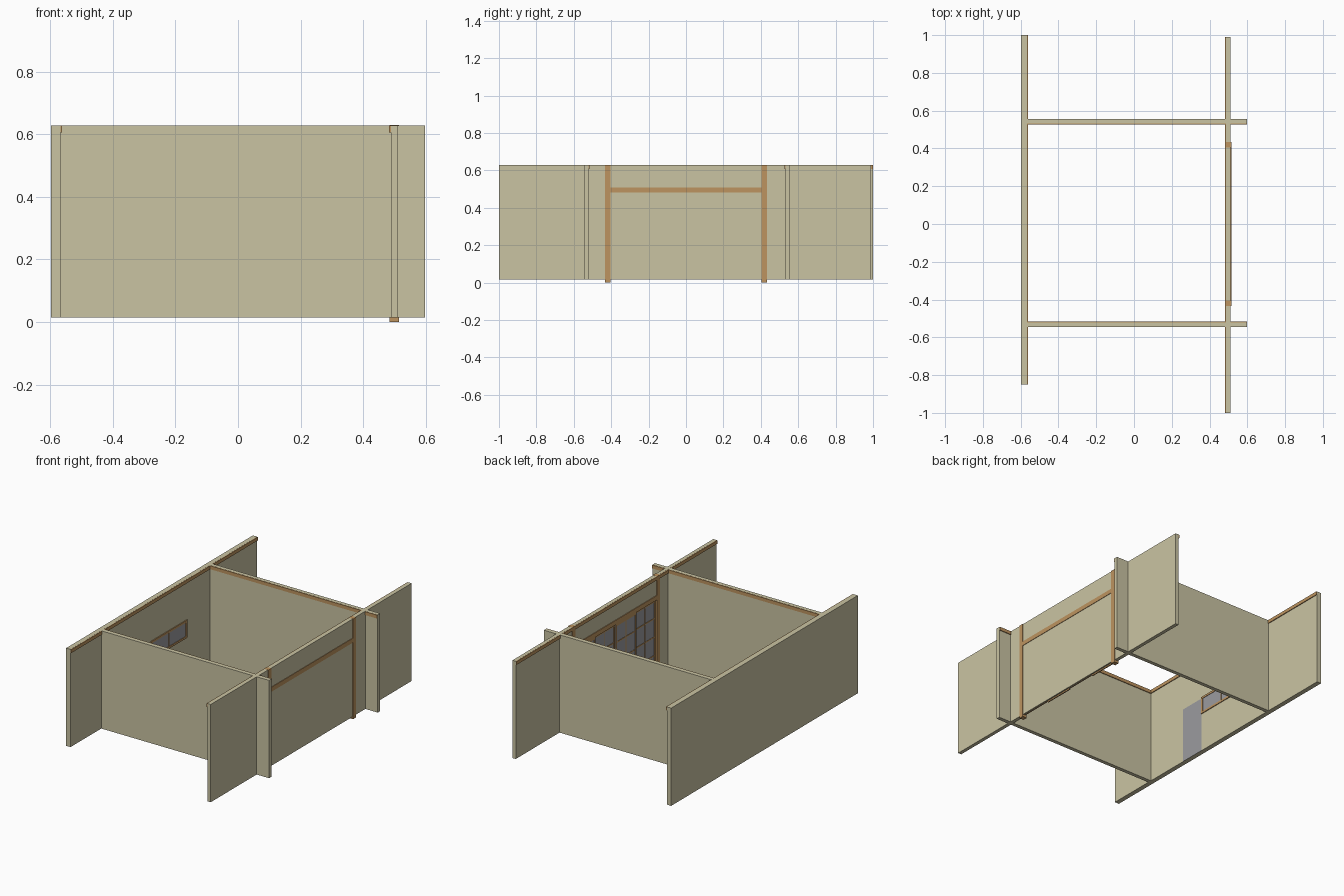
import bpy
import bmesh

if "Cube" in bpy.data.objects:
    bpy.data.objects.remove(bpy.data.objects["Cube"])


def mat(name, rgb):
    m = bpy.data.materials.new(name)
    m.diffuse_color = (*rgb, 1)
    m.use_nodes = True
    m.node_tree.nodes["Principled BSDF"].inputs["Base Color"].default_value = m.diffuse_color
    return m


PLASTER = mat("beige plaster", (0.59, 0.55, 0.365))
WOOD = mat("brown wood", (0.51, 0.295, 0.115))
PANE = mat("grey pane", (0.33, 0.33, 0.345))


def boxes(name, material, *ranges):
    """One object made of boxes, each (x0, x1, y0, y1, z0, z1)."""
    bm = bmesh.new()
    for x0, x1, y0, y1, z0, z1 in ranges:
        geo = bmesh.ops.create_cube(bm, size=1)
        for v in geo["verts"]:
            v.co.x = x1 if v.co.x > 0 else x0
            v.co.y = y1 if v.co.y > 0 else y0
            v.co.z = z1 if v.co.z > 0 else z0
    me = bpy.data.meshes.new(name)
    bm.to_mesh(me)
    bm.free()
    me.materials.append(material)
    ob = bpy.data.objects.new(name, me)
    bpy.context.collection.objects.link(ob)
    return ob


B, T = 0.015, 0.628            # wall bottom and top
TB, TT = 0.606, 0.6275         # top trim band
XI = -0.567                    # inner face of left wall
PI, PO = 0.405, 0.434          # post inner / outer y

# Main walls
boxes("left_wall", PLASTER, (-0.597, XI, -0.85, 1.0, B, T))
boxes("back_cross_wall", PLASTER, (XI, 0.597, 0.532, 0.556, B, T))
boxes("front_cross_wall", PLASTER, (XI, 0.597, -0.545, -0.521, B, T))
boxes("right_wall_ends", PLASTER,
      (0.488, 0.511, PO, 0.99, B, T), (0.488, 0.511, -1.0, -PO, B, T))

# Wall around the sliding doors: full above the lintel, thin shutter below
boxes("wall_above_doors", PLASTER, (0.488, 0.512, -PI, PI, 0.508, T))
boxes("outer_shutter", PLASTER, (0.503, 0.512, -PI, PI, B, 0.482))

# Trim along wall tops
boxes("left_wall_trim", WOOD, (XI, -0.562, -0.85, 1.0, TB, TT))
boxes("back_cross_trim", WOOD, (XI, 0.597, 0.527, 0.532, TB, TT))
boxes("front_cross_trim", WOOD, (XI, 0.597, -0.521, -0.516, TB, TT))
boxes("right_wall_trim", WOOD, (0.483, 0.488, -1.0, 0.99, TB, TT))

# Posts and lintel
for name, s in (("back_post", 1), ("front_post", -1)):
    y0, y1 = sorted((s * PI, s * PO))
    boxes(name, WOOD, (0.484, 0.515, y0, y1, 0, 0.6285))
boxes("door_lintel", WOOD, (0.484, 0.515, -PI, PI, 0.481, 0.509))

# Four sliding lattice doors on two tracks
W = 2 * PI / 4
Z0, Z1 = B, 0.481
for i in range(4):
    y0 = -PI + i * W
    y1 = y0 + W
    x0 = 0.486 if i % 2 else 0.494
    x1 = x0 + 0.007
    boxes("door_pane_%d" % i, PANE, (x0 + 0.003, x0 + 0.005, y0, y1, Z0, Z1))
    bars = [(x0, x1, y0, y0 + 0.01, Z0, Z1), (x0, x1, y1 - 0.01, y1, Z0, Z1),
            (x0, x1, y0, y1, Z0, Z0 + 0.014), (x0, x1, y0, y1, Z1 - 0.014, Z1)]
    ym = (y0 + y1) / 2
    bars.append((x0 + 0.001, x1 - 0.001, ym - 0.003, ym + 0.003, Z0, Z1))
    for k in (1, 2, 3):
        z = Z0 + (Z1 - Z0) * k / 4
        bars.append((x0 + 0.001, x1 - 0.001, y0, y1, z - 0.004, z + 0.004))
    boxes("door_lattice_%d" % i, WOOD, *bars)

# Grey door plate and small window on the left wall
boxes("grey_door", PANE, (XI, XI + 0.001, -0.225, -0.058, B, 0.368))
boxes("window_pane", PANE, (XI, XI + 0.002, -0.05, 0.295, 0.268, 0.37))
F, wy0, wy1, wz0, wz1 = 0.013, -0.056, 0.302, 0.263, 0.375
xf = XI + 0.005
boxes("window_frame", WOOD,
      (XI, xf, wy0, wy0 + F, wz0, wz1), (XI, xf, wy1 - F, wy1, wz0, wz1),
      (XI, xf, wy0, wy1, wz0, wz0 + F), (XI, xf, wy0, wy1, wz1 - F, wz1),
      (XI, xf - 0.001, 0.119, 0.127, wz0, wz1))
